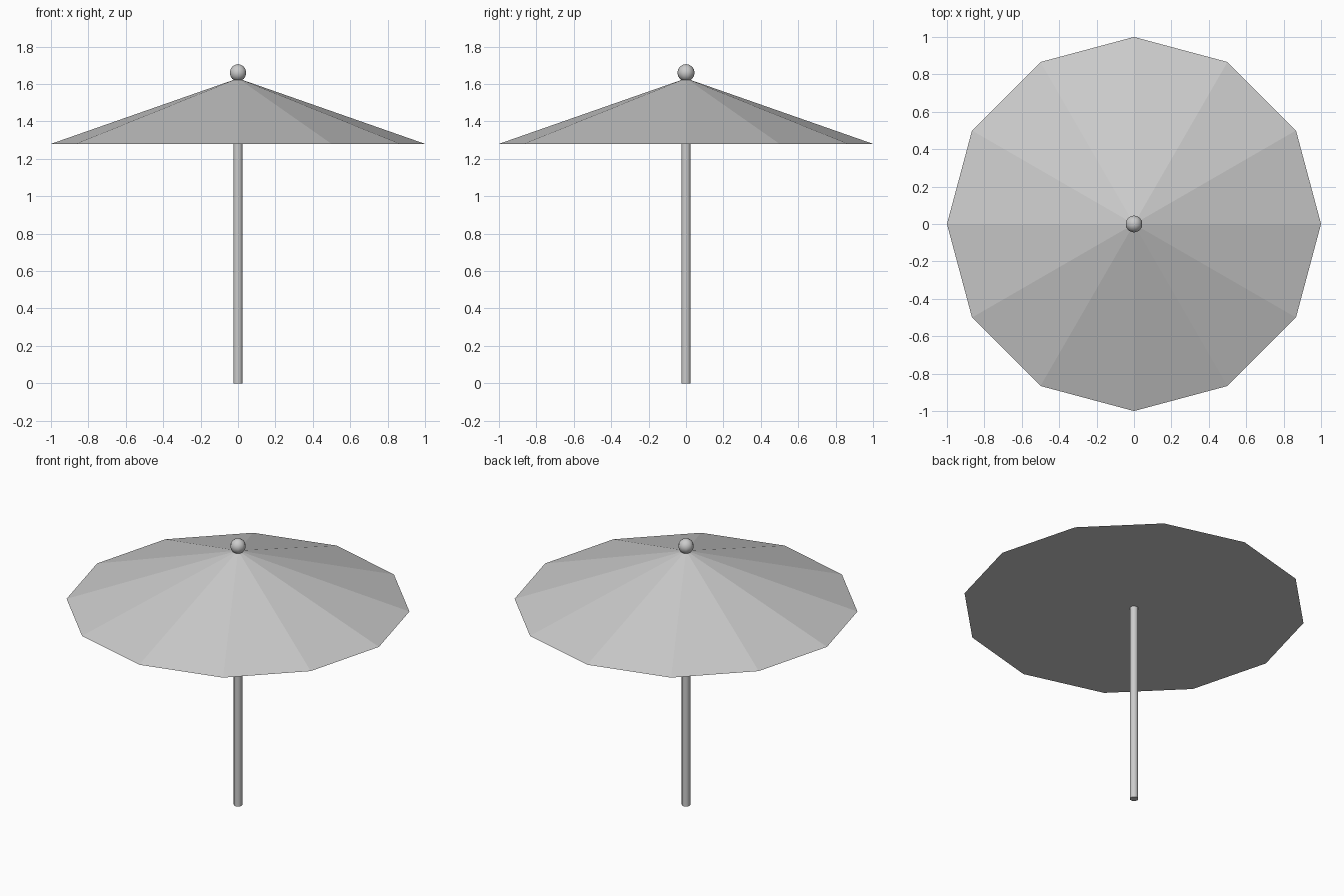
import bpy
from math import radians

if "Cube" in bpy.data.objects:
    bpy.data.objects.remove(bpy.data.objects["Cube"])

POLE_R, RIM_Z, APEX_Z = 0.025, 1.28, 1.63


def finish(name, smooth=False):
    obj = bpy.context.object
    obj.name = name
    if smooth:
        bpy.ops.object.shade_smooth_by_angle(angle=radians(50))
    return obj


# Pole, running slightly into the canopy
pole_h = RIM_Z + 0.02
bpy.ops.mesh.primitive_cylinder_add(vertices=12, radius=POLE_R, depth=pole_h,
                                    location=(0, 0, pole_h / 2))
finish("pole", smooth=True)

# Twelve-sided canopy with a flat underside
bpy.ops.mesh.primitive_cone_add(vertices=12, radius1=1.0, radius2=0.0,
                                depth=APEX_Z - RIM_Z, end_fill_type='NGON',
                                location=(0, 0, (RIM_Z + APEX_Z) / 2))
finish("canopy")

# Ball finial on the peak
bpy.ops.mesh.primitive_uv_sphere_add(segments=10, ring_count=8, radius=0.046,
                                     location=(0, 0, 1.66))
finish("finial", smooth=True)
